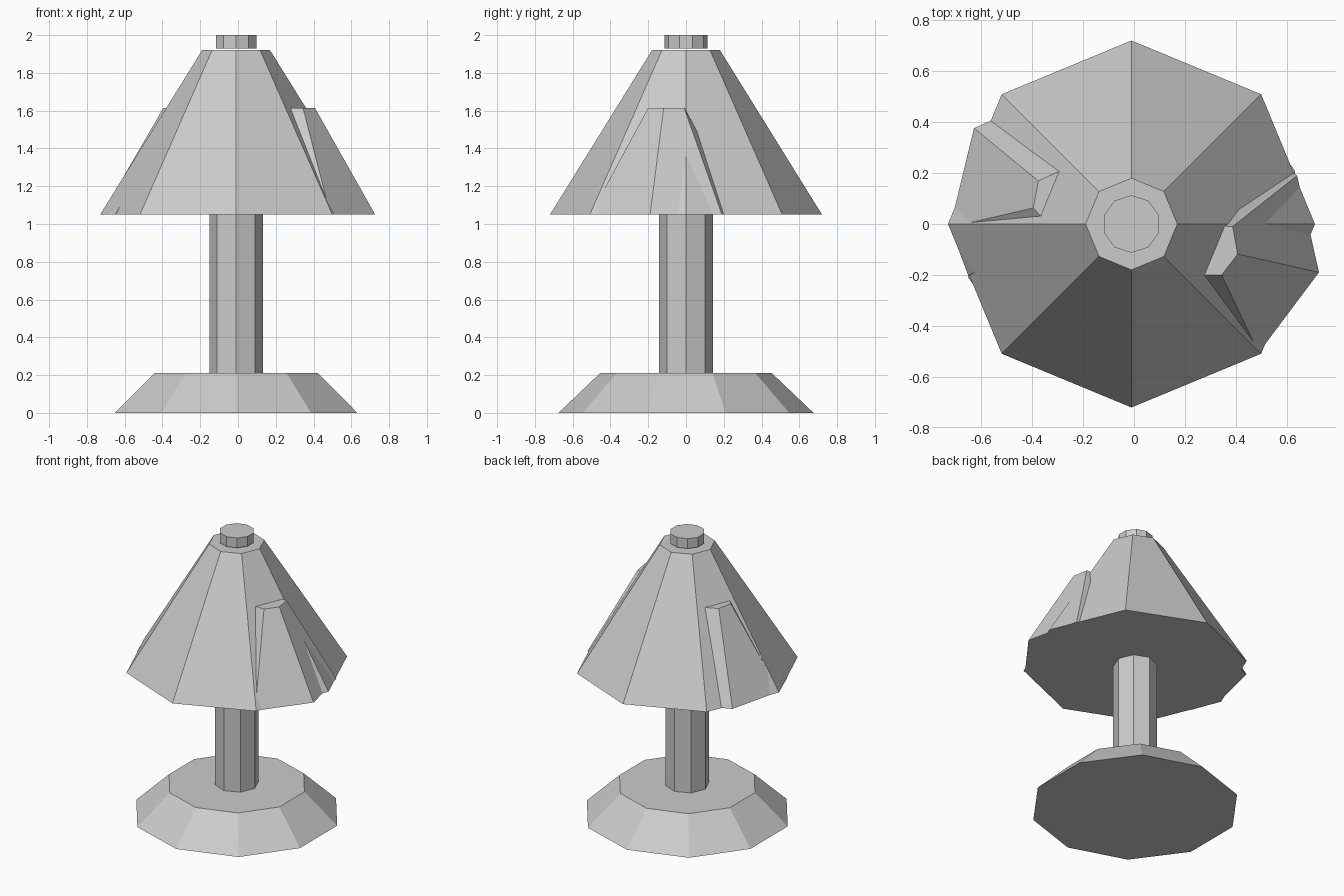
import bpy, bmesh
from math import sin, cos, pi

if "Cube" in bpy.data.objects:
    bpy.data.objects.remove(bpy.data.objects["Cube"])

CX = -0.01  # shared axis of the lamp


def ring(n, r):
    """Regular polygon with one corner on the +y axis."""
    return [(CX + r * sin(2 * pi * i / n), r * cos(2 * pi * i / n)) for i in range(n)]


def loft(name, lower, z0, upper, z1):
    """Closed solid between two outlines with the same number of corners."""
    bm = bmesh.new()
    a = [bm.verts.new((x, y, z0)) for x, y in lower]
    b = [bm.verts.new((x, y, z1)) for x, y in upper]
    n = len(a)
    bm.faces.new(a)
    bm.faces.new(b)
    for i in range(n):
        j = (i + 1) % n
        bm.faces.new((a[i], a[j], b[j], b[i]))
    bmesh.ops.recalc_face_normals(bm, faces=bm.faces)
    mesh = bpy.data.meshes.new(name)
    bm.to_mesh(mesh)
    bm.free()
    obj = bpy.data.objects.new(name, mesh)
    bpy.context.collection.objects.link(obj)
    return obj


# Turned parts: name, sides, bottom radius, bottom z, top radius, top z
for name, n, r0, z0, r1, z1 in [
    ("base", 10, 0.675, 0.0, 0.455, 0.21),
    ("post", 8, 0.142, 0.21, 0.142, 1.05),
    ("shade", 8, 0.72, 1.05, 0.18, 1.92),
    ("finial", 10, 0.113, 1.93, 0.113, 2.0),
]:
    loft(name, ring(n, r0), z0, ring(n, r1), z1)

# Raised panels on the shade: outer corners, then corners buried in the shade
loft("right_shade_panel",
     [(0.64, 0.19), (0.726, -0.19), (0.489, -0.506), (0.42, -0.48), (0.5, 0.3)], 1.05,
     [(0.387, -0.01), (0.407, -0.118), (0.344, -0.2), (0.2, -0.2), (0.2, 0.0)], 1.615)
loft("left_shade_panel",
     [(-0.628, 0.376), (-0.722, -0.013), (-0.65, -0.203), (-0.5, -0.2), (-0.45, 0.455)], 1.05,
     [(-0.375, 0.169), (-0.395, 0.063), (-0.33, -0.01), (-0.2, -0.01), (-0.2, 0.25)], 1.615)
